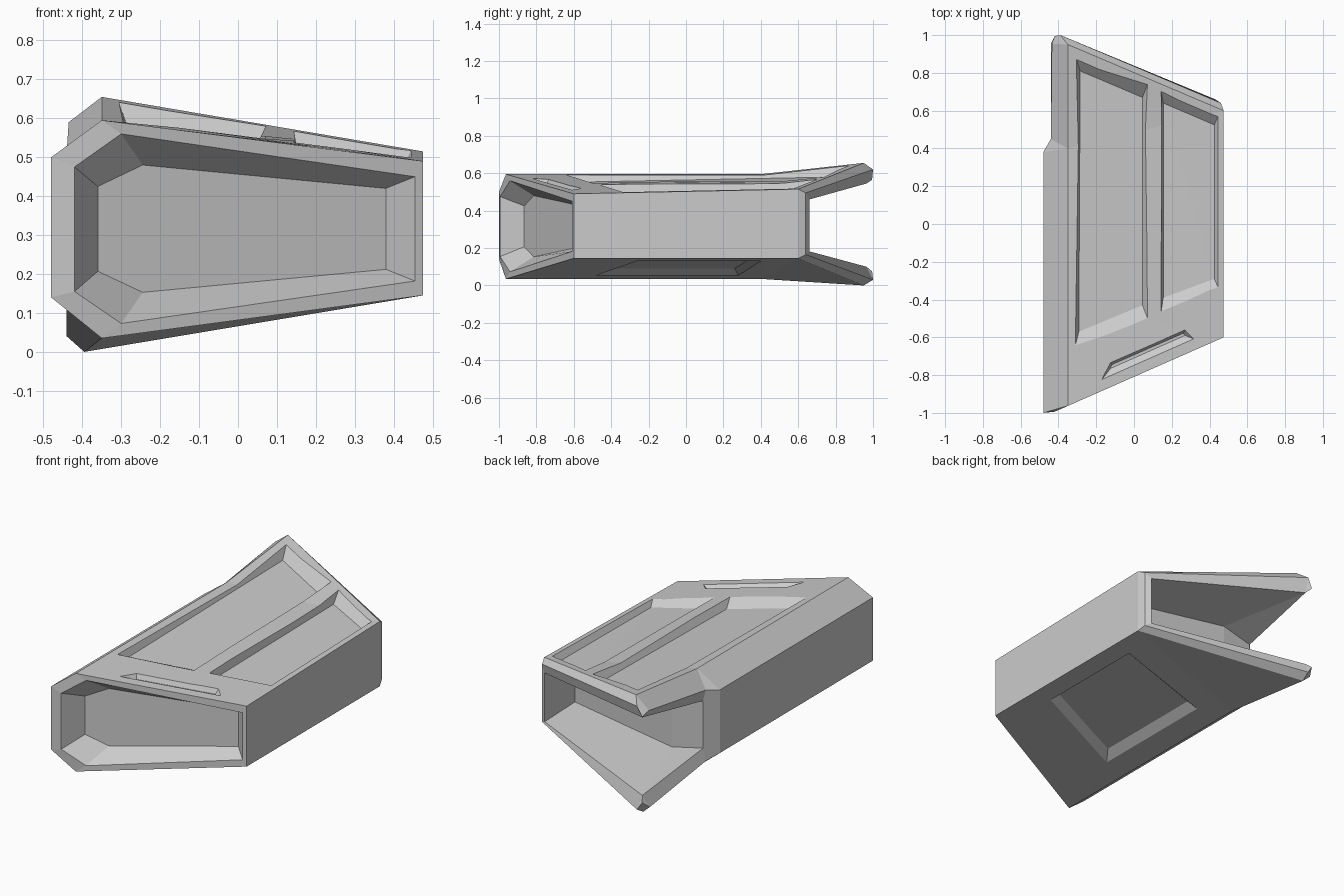
import bpy, bmesh
from mathutils import Vector

if "Cube" in bpy.data.objects:
    bpy.data.objects.remove(bpy.data.objects["Cube"])


def make_object(name, points, faces):
    bm = bmesh.new()
    v = {k: bm.verts.new(p) for k, p in points.items()}
    for f in faces:
        bm.faces.new([v[k] for k in f])
    bmesh.ops.recalc_face_normals(bm, faces=bm.faces)
    mesh = bpy.data.meshes.new(name)
    bm.to_mesh(mesh)
    bm.free()
    ob = bpy.data.objects.new(name, mesh)
    bpy.context.collection.objects.link(ob)
    return ob


def lerp(a, b, t):
    return a + (b - a) * t


def skin_z(x, y, top):
    """Height of the sloping top or bottom skin."""
    u = (x + 0.35) / 0.825
    rise = max(0, (y - 0.4) / 0.55)
    if top:
        return lerp(0.595 + 0.06 * rise, 0.49 + 0.025 * (y + 0.6) / 1.2, u)
    return lerp(0.035 * (1 - rise), 0.145, u)


P = {}
faces = []


def ring(prefix, section, front_y):
    for i, (x, z) in enumerate(section, 1):
        P[f"{prefix}{i}"] = (x, max(-1, front_y(x)), z)


# Slanted front: outer edge, rim and pocket floor
ring("A", [(-.48, .5), (-.35, .595), (.475, .49), (.475, .145), (-.35, .035), (-.48, .14)],
     lambda x: -0.6 + (x - .475) * .44)
ring("R", [(-.42, .475), (-.30, .56), (.455, .45), (.455, .182), (-.30, .073), (-.42, .155)],
     lambda x: -0.6 + (x - .475) * .44)
ring("C", [(-.36, .425), (-.245, .48), (.38, .42), (.38, .212), (-.245, .153), (-.36, .207)],
     lambda x: -0.865 + (x + .36) * .44)
for a, b in (("A", "R"), ("R", "C")):
    for i in range(1, 7):
        j = i % 6 + 1
        faces.append([f"{a}{i}", f"{a}{j}", f"{b}{j}", f"{b}{i}"])
faces.append([f"C{i}" for i in range(1, 7)])

# End of the left wall, forked back rim and rear pocket
P.update({
    "M1": (-.48, .38, .5), "M2": (-.35, .4, .595), "M5": (-.35, .4, .035), "M6": (-.48, .38, .14),
    "N1": (-.44, .45, .515), "N6": (-.44, .45, .11),
    "B2": (-.35, .95, .655), "B3": (.475, .6, .515), "B4": (.475, .6, .145), "B5": (-.395, .95, 0),
    "F1": (-.435, .955, .59), "F6": (-.44, .955, .04),
    "G1": (-.42, .995, .565), "G2": (-.39, 1, .62), "G3": (.46, .64, .495),
    "G4": (.46, .64, .165), "G5": (-.39, 1, .03), "G6": (-.42, .995, .075),
    "H2": (-.40, .965, .545), "H3": (.43, .66, .46), "H4": (.43, .66, .182), "H5": (-.40, .965, .1),
    "D1": (-.43, .46, .455), "D2": (-.24, .47, .495), "D3": (.40, .43, .42),
    "D4": (.40, .43, .215), "D5": (-.24, .47, .145), "D6": (-.43, .46, .185),
})
# Faces that exist on the upper half and repeat on the lower half
upper = ["A1 A2 M2 M1", "A2 A3 B3 M2", "M2 B3 B2", "M1 M2 N1", "M2 B2 F1 N1",
         "B2 B3 G3 G2", "B2 G2 G1 F1", "G2 G3 H3 H2", "G2 H2 G1",
         "N1 F1 H2 D1", "F1 G1 H2", "D1 D2 H2", "D2 D3 H3 H2"]
swap = {"1": "6", "2": "5", "3": "4"}
for f in upper:
    names = f.split()
    faces.append(names)
    faces.append([n[0] + swap[n[1]] for n in names])
# Faces that join both halves
for f in ["A6 A1 M1 M6", "A3 A4 B4 B3", "M1 N1 D1 D6 N6 M6", "B3 B4 G4 G3",
          "G3 G4 H4 H3", "D3 D4 H4 H3", "D1 D2 D5 D6", "D2 D3 D4 D5"]:
    faces.append(f.split())
body = make_object("hull_body", P, faces)


def recess(name, rim, floor, depths, top=True):
    """Cut a sloped-sided recess into the skin."""
    s = 1 if top else -1
    pts = {}
    for i, ((x, y), (fx, fy), d) in enumerate(zip(rim, floor, depths)):
        edge = Vector((x, y, skin_z(x, y, top)))
        low = Vector((fx, fy, skin_z(fx, fy, top) - s * d))
        pts[f"r{i}"] = edge + (edge - low) * 0.6
        pts[f"f{i}"] = low
    fs = []
    for i in range(4):
        j = (i + 1) % 4
        fs.append([f"r{i}", f"r{j}", f"f{j}", f"f{i}"])
    for k in "rf":
        fs += [[k + "0", k + "1", k + "2"], [k + "0", k + "2", k + "3"]]
    cutter = make_object(name + "_cutter", pts, fs)
    cutter.hide_render = True
    cutter.hide_viewport = True
    mod = body.modifiers.new(name, "BOOLEAN")
    mod.operation = "DIFFERENCE"
    mod.solver = "EXACT"
    mod.object = cutter
    return cutter


cutters = [
    # Two long panels and a narrow slot on top
    recess("wide_panel", [(-.305, .87), (.068, .73), (.068, -.49), (-.31, -.64)],
           [(-.285, .81), (.045, .67), (.045, -.43), (-.292, -.57)], (.05, .045, .035, .035)),
    recess("narrow_panel", [(.145, .695), (.445, .57), (.445, -.335), (.145, -.455)],
           [(.155, .64), (.425, .525), (.425, -.29), (.155, -.39)], (.045, .04, .03, .035)),
    recess("front_slot", [(-.125, -.735), (.27, -.562), (.315, -.608), (-.167, -.82)],
           [(-.118, -.745), (.262, -.578), (.27, -.59), (-.125, -.765)], (.025,) * 4),
    # Single panel underneath
    recess("belly_panel", [(-.21, .28), (.37, .40), (.37, -.26), (-.21, -.48)],
           [(-.16, .26), (.365, .37), (.365, -.21), (-.16, -.41)], (.03,) * 4, top=False),
]

# Apply the cuts and remove the cutters
for c in cutters:
    c.hide_viewport = False
bpy.context.view_layer.update()
deps = bpy.context.evaluated_depsgraph_get()
final = bpy.data.meshes.new_from_object(body.evaluated_get(deps))
body.modifiers.clear()
body.data = final
for c in cutters:
    bpy.data.objects.remove(c, do_unlink=True)
